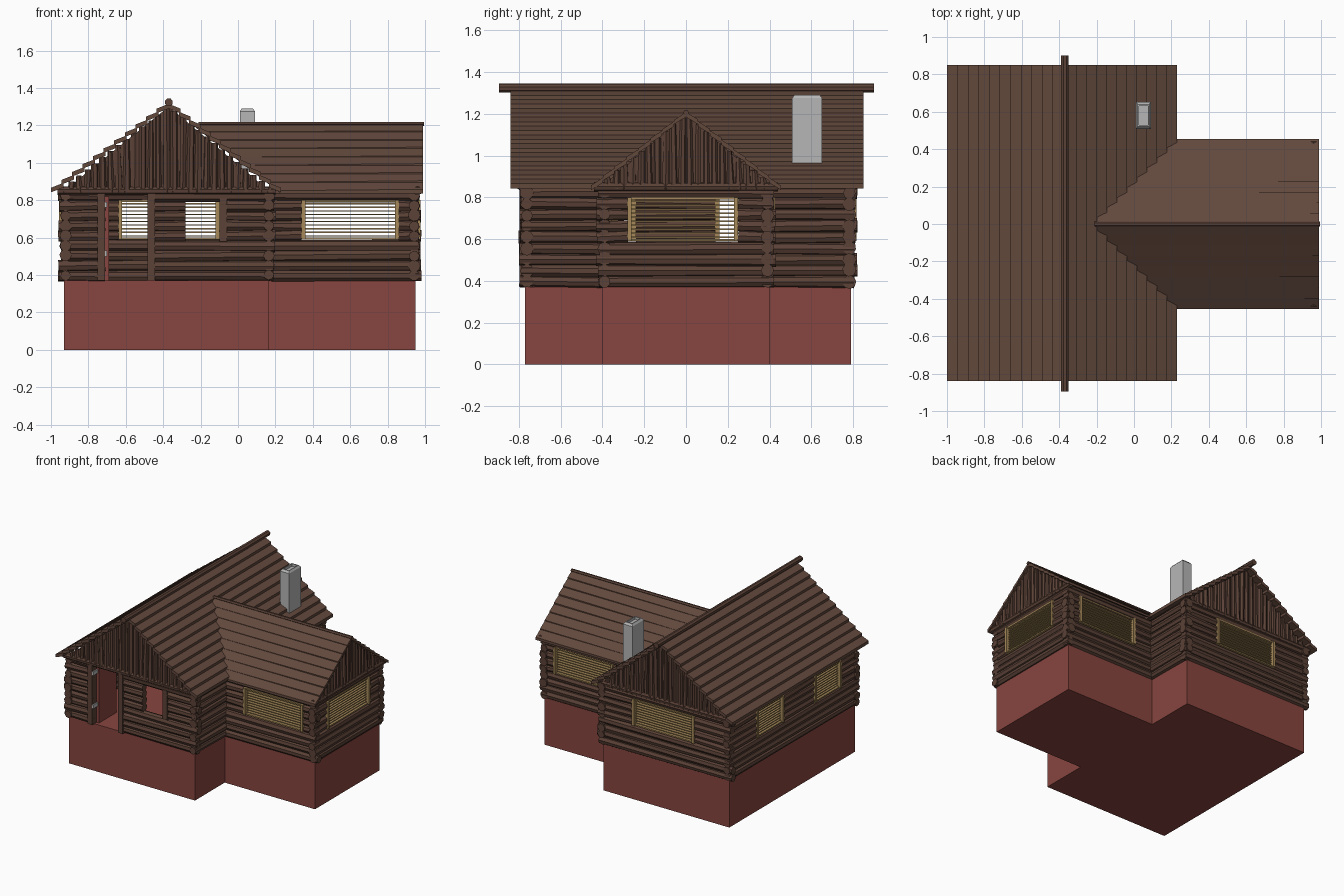
import bpy, bmesh, math, random
from mathutils import Vector

if "Cube" in bpy.data.objects:
    bpy.data.objects.remove(bpy.data.objects["Cube"])
random.seed(4)
R = random.uniform


def material(name, rgb):
    m = bpy.data.materials.new(name)
    m.diffuse_color = (*rgb, 1)
    m.use_nodes = True
    m.node_tree.nodes["Principled BSDF"].inputs["Base Color"].default_value = m.diffuse_color
    return m


BARK = material("dark log brown", (0.105, 0.054, 0.038))
ROOF = material("roof plank brown", (0.122, 0.065, 0.046))
RED = material("brick red", (0.245, 0.060, 0.050))
GREY = material("chimney grey", (0.47, 0.47, 0.47))
TAN = material("window tan", (0.38, 0.25, 0.10))


def finish(bm, name, mat):
    bmesh.ops.recalc_face_normals(bm, faces=bm.faces)
    me = bpy.data.meshes.new(name)
    bm.to_mesh(me)
    bm.free()
    me.materials.append(mat)
    ob = bpy.data.objects.new(name, me)
    bpy.context.collection.objects.link(ob)
    return ob


def loft(bm, a, b):
    """Closed prism between two matching outlines."""
    va, vb = [bm.verts.new(p) for p in a], [bm.verts.new(p) for p in b]
    n = len(va)
    bm.faces.new(va)
    bm.faces.new(vb[::-1])
    for i in range(n):
        bm.faces.new((va[i], vb[i], vb[(i + 1) % n], va[(i + 1) % n]))


def box(bm, x0, x1, y0, y1, z0, z1):
    q = [(x0, y0), (x1, y0), (x1, y1), (x0, y1)]
    loft(bm, [(x, y, z0) for x, y in q], [(x, y, z1) for x, y in q])


def log(bm, p, q, r0, r1, sides=8):
    p, q = Vector(p), Vector(q)
    d = (q - p).normalized()
    u = d.orthogonal().normalized()
    v = d.cross(u)
    ph = R(0, 1)
    ring = lambda c, r: [c + r * (u * math.cos(t) + v * math.sin(t))
                         for t in (ph + math.tau * i / sides for i in range(sides))]
    loft(bm, ring(p, r0), ring(q, r1))


Z0, Z1, N = 0.37, 0.85, 9
PITCH = (Z1 - Z0) / N


def on_wall(axis, fixed, t, z):
    return (t, fixed, z) if axis == 'x' else (fixed, t, z)


def log_wall(name, axis, fixed, a, b, openings=()):
    """Stack of rough logs, split around openings (t0, t1, z0, z1)."""
    bm = bmesh.new()
    for i in range(N):
        z = Z0 + PITCH * (i + 0.5)
        cuts = sorted(o for o in openings if o[2] < z < o[3])
        edges = [a + R(-.012, .008)] + [t for o in cuts for t in o[:2]] + [b + R(-.008, .012)]
        for s, e in zip(edges[::2], edges[1::2]):
            log(bm, on_wall(axis, fixed, s, z + R(-.004, .004)),
                on_wall(axis, fixed, e, z + R(-.004, .004)), R(.027, .034), R(.027, .034))
    finish(bm, name, BARK)


def window(name, axis, fixed, a, b, z0=0.59, z1=0.80):
    """Tan frame with horizontal slats."""
    bm = bmesh.new()

    def bar(t0, t1, lo, hi, d):
        if axis == 'x':
            box(bm, t0, t1, fixed - d, fixed + d, lo, hi)
        else:
            box(bm, fixed - d, fixed + d, t0, t1, lo, hi)
    bar(a, a + .02, z0, z1, .035)
    bar(b - .02, b, z0, z1, .035)
    bar(a, b, z0, z0 + .01, .025)
    bar(a, b, z1 - .01, z1, .025)
    for i in range(1, 11):
        z = z0 + (z1 - z0) * i / 11
        bar(a, b, z - .003, z + .003, .014)
    finish(bm, name, TAN)


# Foundation: T-shaped block whose top is the floor
bm = bmesh.new()
plan = [(-.93, -.77), (.165, -.77), (.165, -.4), (.95, -.4),
        (.95, .4), (.165, .4), (.165, .79), (-.93, .79)]
loft(bm, [(x, y, 0) for x, y in plan], [(x, y, Z0) for x, y in plan])
finish(bm, "foundation", RED)

# Log walls: name, axis, position, start, end, window spans
XL, XR, YF, YB, XW, YW = -.922, .165, -.762, .782, .942, .39
WZ = (.59, .80)
log_wall("front_wall", 'x', YF, -.95, .195, [(-.71, -.48, .3, .84), (-.28, -.10, .60, .79)])
walls = [("back_wall", 'x', YB, -.95, .195, [(-.64, -.10)]),
         ("left_wall", 'y', XL, -.79, .81, [(.14, .48), (-.57, -.24)]),
         ("wing_front_wall", 'x', -YW, .17, .97, [(.34, .86)]),
         ("wing_back_wall", 'x', YW, .17, .97, [(.34, .86)]),
         ("wing_end_wall", 'y', XW, -.42, .42, [(-.28, .25)]),
         ("main_right_front_wall", 'y', XR, -.79, -.38, []),
         ("main_right_back_wall", 'y', XR, .38, .81, [])]
for name, axis, fixed, a, b, spans in walls:
    log_wall(name, axis, fixed, a, b, [(s, e) + WZ for s, e in spans])
    for k, (s, e) in enumerate(spans):
        window(f"{name}_window_{k + 1}", axis, fixed, s, e)

# Door posts, window post and open door with hinges
bm = bmesh.new()
for x, w in ((-.73, .02), (-.465, .02)):
    box(bm, x - w, x + w, YF - .035, YF + .03, Z0, .84)
box(bm, -.10, -.06, YF - .032, YF + .03, .58, .81)
finish(bm, "door_and_window_posts", BARK)
bm = bmesh.new()
box(bm, -.71, -.69, YF + .02, YF + .24, Z0, .82)
finish(bm, "open_door", RED)
bm = bmesh.new()
for z in (.50, .76):
    box(bm, -.712, -.70, YF - .036, YF + .03, z, z + .03)
finish(bm, "door_hinges", GREY)

# Main roof: overlapping plank courses on each slope
RX, RZ, EAVE = -.37, 1.315, .85
bm = bmesh.new()
for side, span in ((-1, .62), (1, .59)):
    n, k = 11, (RZ - EAVE) / span
    for i in range(n):
        u0, u1 = span * i / n, span * (i + 1) / n
        sec = [(u0, RZ - k * u0), (u1 + .01, RZ - k * u1 + .016),
               (u1 + .01, RZ - k * u1 - .008), (u0, RZ - k * u0 - .025)]
        loft(bm, [(RX + side * u, -.84, z) for u, z in sec],
             [(RX + side * u, .85, z) for u, z in sec])
finish(bm, "main_roof", ROOF)

# Wing roof: planks mitred into the main slope at the valley
WR, WS, n = 1.21, .455, 8
k = (WR - EAVE) / WS
valley = lambda z: RX - .02 + (RZ - z) * .6 / (RZ - EAVE)
bm = bmesh.new()
for side in (-1, 1):
    for i in range(n):
        u0, u1 = WS * i / n, WS * (i + 1) / n
        ends = []
        for lift in (R(0, .003), R(.004, .012)):
            ends.append([(side * u0, WR - k * u0), (side * u1, WR - k * u1 + lift),
                         (side * u1, WR - k * u1 - .015), (side * u0, WR - k * u0 - .025)])
        loft(bm, [(valley(z), y, z) for y, z in ends[0]], [(.99, y, z) for y, z in ends[1]])
finish(bm, "wing_roof", ROOF)

# Ridge logs
bm = bmesh.new()
log(bm, (RX, -.895, 1.323), (RX, .9, 1.323), .022, .022)
finish(bm, "main_ridge_log", BARK)
bm = bmesh.new()
log(bm, (-.21, 0, 1.207), (.995, 0, 1.207), .013, .013, 6)
finish(bm, "wing_ridge_log", BARK)


def gable(name, axis, fixed, out, mid, left, right, apex, count):
    """Upright tapered logs in front of a thin triangular panel, on a base log."""
    bm = bmesh.new()
    lo, hi = mid - left, mid + right
    top = lambda t: apex - (apex - Z1) * (abs(t - mid) / (left if t < mid else right))
    tri = [(lo, Z1 - .02), (hi, Z1 - .02), (mid, apex)]
    loft(bm, [on_wall(axis, fixed - .008, t, z) for t, z in tri],
         [on_wall(axis, fixed + .008, t, z) for t, z in tri])
    w = (hi - lo) / count
    for i in range(count):
        t = lo + w * (i + .5)
        r = w * .5
        log(bm, on_wall(axis, fixed + out * .008, t, Z1 - .01),
            on_wall(axis, fixed + out * .008, t + R(-.006, .006), max(top(t), Z1 + .01)),
            r * R(.75, 1.1), r * R(.5, .95), 6)
    log(bm, on_wall(axis, fixed + out * .005, lo - .01, Z1),
        on_wall(axis, fixed + out * .005, hi + .01, Z1), .024, .022)
    finish(bm, name, BARK)


gable("front_gable", 'x', -.775, -1, RX, .585, .56, 1.30, 27)
gable("back_gable", 'x', .79, 1, RX, .585, .56, 1.30, 27)
gable("wing_gable", 'y', .955, 1, 0, .43, .43, 1.195, 22)

# Chimney with a bevelled, recessed top
bm = bmesh.new()
cx, cy = .05, .58
rings = [(.04, .072, .96), (.04, .072, 1.275), (.03, .06, 1.29),
         (.024, .052, 1.29), (.024, .052, 1.27)]
loops = [[bm.verts.new((cx + sx * a, cy + sy * b, z))
          for sx, sy in ((-1, -1), (1, -1), (1, 1), (-1, 1))] for a, b, z in rings]
for p, q in zip(loops, loops[1:]):
    for i in range(4):
        bm.faces.new((p[i], p[(i + 1) % 4], q[(i + 1) % 4], q[i]))
bm.faces.new(loops[0][::-1])
bm.faces.new(loops[-1])
finish(bm, "chimney", GREY)
